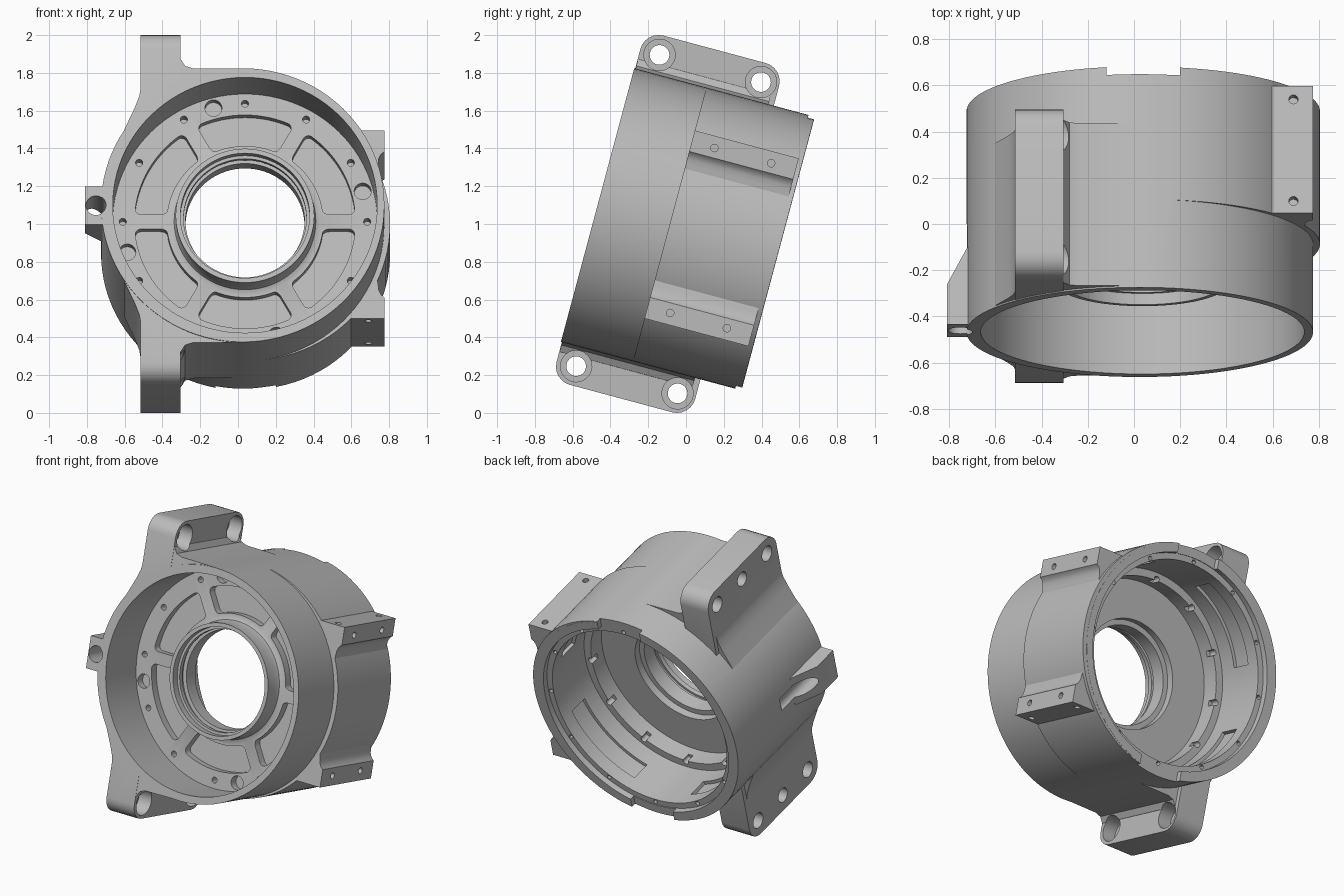
import bpy, bmesh, math
from mathutils import Matrix

if "Cube" in bpy.data.objects:
    bpy.data.objects.remove(bpy.data.objects["Cube"], do_unlink=True)

grey = bpy.data.materials.new("cast grey")
grey.use_nodes = True
grey.diffuse_color = (0.5, 0.5, 0.5, 1)
grey.node_tree.nodes["Principled BSDF"].inputs["Base Color"].default_value = (0.5, 0.5, 0.5, 1)

BORE_X = 0.037            # bore axis, slightly off the outer wall's axis
FRONT, BACK = -0.495, 0.495
LUG = (-0.49, 0.27)       # lug extent along the bore


def to_object(bm, name):
    bmesh.ops.recalc_face_normals(bm, faces=bm.faces)
    mesh = bpy.data.meshes.new(name)
    bm.to_mesh(mesh)
    bm.free()
    mesh.materials.append(grey)
    obj = bpy.data.objects.new(name, mesh)
    bpy.context.collection.objects.link(obj)
    return obj


def prism(bm, pts, axis, a, b, corner=0.0):
    """Extrude a 2D outline along x, y or z; optionally round its sharp corners."""
    def place(p, t):
        return {"x": (t, p[0], p[1]), "y": (p[0], t, p[1]), "z": (p[0], p[1], t)}[axis]
    part = bmesh.new()
    low = [part.verts.new(place(p, a)) for p in pts]
    high = [part.verts.new(place(p, b)) for p in pts]
    n = len(pts)
    part.faces.new(low)
    part.faces.new(high[::-1])
    for i in range(n):
        part.faces.new((low[i], high[i], high[(i + 1) % n], low[(i + 1) % n]))
    bmesh.ops.recalc_face_normals(part, faces=part.faces)
    if corner:
        sharp = [e for v in low for e in v.link_edges
                 if e.other_vert(v) in high and e.calc_face_angle() > 0.7]
        bmesh.ops.bevel(part, geom=sharp, offset=corner, segments=6, profile=0.5, affect="EDGES")
    temp = bpy.data.meshes.new("temp")
    part.to_mesh(temp)
    part.free()
    bm.from_mesh(temp)
    bpy.data.meshes.remove(temp)


def circle(cx, cy, r, n):
    return [(cx + r * math.cos(math.tau * i / n), cy + r * math.sin(math.tau * i / n)) for i in range(n)]


def sector(r0, r1, a0, a1, steps=16):
    """Ring sector outline; a0 and a1 give start and end angle for a radius."""
    arc = []
    for r, order in ((r1, range(steps + 1)), (r0, range(steps, -1, -1))):
        for i in order:
            t = a0(r) + (a1(r) - a0(r)) * i / steps
            arc.append((BORE_X + r * math.cos(t), r * math.sin(t)))
    return arc


def lathe(bm, profile, n=96):
    rings = []
    for r, y in profile:
        if r == 0:
            rings.append([bm.verts.new((BORE_X, y, 0))] * n)
        else:
            rings.append([bm.verts.new((x, y, z)) for x, z in circle(BORE_X, 0, r, n)])
    for p, q in zip(rings, rings[1:]):
        for i in range(n):
            j = (i + 1) % n
            bm.faces.new(list(dict.fromkeys((p[i], p[j], q[j], q[i]))))


def combine(target, bm, operation):
    tool = to_object(bm, "tool")
    tool.hide_render = True
    mod = target.modifiers.new("cut", "BOOLEAN")
    mod.operation, mod.solver, mod.object = operation, "EXACT", tool
    bpy.context.view_layer.update()
    done = bpy.data.meshes.new_from_object(target.evaluated_get(bpy.context.evaluated_depsgraph_get()))
    target.modifiers.clear()
    target.data = done
    bpy.data.objects.remove(tool, do_unlink=True)


# Outer wall
bm = bmesh.new()
prism(bm, circle(0.025, 0, 0.75, 96), "y", FRONT, BACK)
housing = to_object(bm, "motor_housing")

# Offset rear sleeve, standing proud on one side only
bm = bmesh.new()
prism(bm, circle(0.06, 0, 0.745, 96), "y", -0.10, BACK - 0.001)
combine(housing, bm, "UNION")

# Upper and lower mounting lugs, their blends, and the side pads
for s in (1, -1):
    bm = bmesh.new()
    blend = [(0.025, 0.749), (-0.24, 0.752), (-0.28, 0.765), (-0.302, 0.80), (-0.4, 0.85),
             (-0.513, 0.66), (-0.522, 0.60), (-0.545, 0.54), (-0.60, 0.42), (-0.4, 0.3)]
    prism(bm, [(x, s * z) for x, z in blend], "y", LUG[0] + 0.002, LUG[1] - 0.03)
    combine(housing, bm, "UNION")
    bm = bmesh.new()
    plate = [(LUG[0], 0.2), (LUG[1], 0.2), (LUG[1], 0.957), (LUG[0], 0.957)]
    prism(bm, [(y, s * z) for y, z in plate], "x", -0.515, -0.305, corner=0.1)
    combine(housing, bm, "UNION")
    bm = bmesh.new()
    pad = [(0.5, 0.515), (0.775, 0.515), (0.775, 0.40), (0.757, 0.385), (0.745, 0.36),
           (0.742, 0.33), (0.735, 0.28), (0.5, 0.28)]
    prism(bm, [(x, s * z) for x, z in pad], "y", -0.10, 0.47)
    combine(housing, bm, "UNION")

# Side ear, tapering into the wall
bm = bmesh.new()
prism(bm, [(-0.6, -0.488), (-0.81, -0.488), (-0.81, -0.31), (-0.72, -0.14), (-0.6, -0.14)],
      "z", -0.105, 0.105)
combine(housing, bm, "UNION")

# Stepped bore with hub and web left standing
bm = bmesh.new()
lathe(bm, [(0, -0.6), (0.70, -0.6), (0.70, -0.155), (0.395, -0.155), (0.375, -0.165), (0.367, -0.19),
           (0.367, -0.28), (0.342, -0.28), (0.342, -0.23), (0.325, -0.23), (0.325, -0.20), (0.34, -0.20),
           (0.34, -0.17), (0.315, -0.17), (0.315, -0.07), (0.35, -0.07), (0.35, -0.02), (0.60, -0.02),
           (0.60, 0.10), (0.65, 0.10), (0.65, 0.455), (0.69, 0.455), (0.69, 0.6), (0, 0.6)])
combine(housing, bm, "DIFFERENCE")

# Web pockets between six spokes, and bolt circles
bm = bmesh.new()
for k in range(6):
    mid = math.radians(30 + 60 * k)
    half = lambda r: math.pi / 6 - math.asin(0.04 / r)
    prism(bm, sector(0.415, 0.585, lambda r: mid - half(r), lambda r: mid + half(r)),
          "y", -0.25, -0.10, corner=0.035)
for k in range(12):
    t = math.radians(30 * k)
    c, sn = math.cos(t), math.sin(t)
    prism(bm, circle(BORE_X + 0.647 * c, 0.647 * sn, 0.019, 16), "y", -0.25, -0.09)
    prism(bm, circle(BORE_X + 0.608 * c, 0.608 * sn, 0.02, 16), "y", 0.04, 0.2)
    prism(bm, circle(BORE_X + 0.668 * c, 0.668 * sn, 0.014, 12), "y", 0.40, 0.52)
for k in range(4):
    t = math.radians(15 + 90 * k)
    prism(bm, circle(BORE_X + 0.645 * math.cos(t), 0.645 * math.sin(t), 0.045, 24), "y", -0.25, -0.10)
combine(housing, bm, "DIFFERENCE")

# Recesses in the rear bore wall
bm = bmesh.new()
for k in range(4):
    mid = math.radians(45 + 90 * k)
    prism(bm, sector(0.62, 0.672, lambda r: mid - 0.45, lambda r: mid + 0.45), "y", 0.22, 0.36)
combine(housing, bm, "DIFFERENCE")

# Rear rim notches
bm = bmesh.new()
for s in (1, -1):
    prism(bm, [(-0.12, s * 0.6), (0.2, s * 0.6), (0.2, s * 0.9), (-0.12, s * 0.9)], "y", 0.46, 0.6)
combine(housing, bm, "DIFFERENCE")

# Lug holes, pad holes and ear hole
bm = bmesh.new()
for s in (1, -1):
    for y in (-0.384, 0.172):
        prism(bm, circle(y, s * 0.853, 0.052, 32), "x", -0.6, -0.2)
    prism(bm, circle(-0.106, s * 0.853, 0.048, 32), "x", -0.6, -0.44)
    for y in (0.024, 0.335):
        prism(bm, circle(y, s * 0.452, 0.02, 16), "x", 0.72, 0.85)
    for y in (-0.045, 0.41):
        prism(bm, circle(0.69, y, 0.02, 16), "z", s * 0.47, s * 0.6)
prism(bm, circle(-0.752, 0, 0.053, 32), "y", -0.6, 0.0)
combine(housing, bm, "DIFFERENCE")

# Lug counterbores
bm = bmesh.new()
for s in (1, -1):
    for y in (-0.384, 0.172):
        prism(bm, circle(y, s * 0.853, 0.083, 32), "x", -0.40, -0.2)
combine(housing, bm, "DIFFERENCE")

# Tilt the housing and stand it on the ground
housing.data.transform(Matrix.Translation((0, 0.01, 0.972)) @ Matrix.Rotation(math.radians(-15), 4, "X"))
lowest = min(v.co.z for v in housing.data.vertices)
housing.data.transform(Matrix.Translation((0, 0, -lowest)))
housing.data.materials.clear()
housing.data.materials.append(grey)
for p in housing.data.polygons:
    p.material_index = 0
bpy.ops.object.select_all(action="DESELECT")
housing.select_set(True)
bpy.context.view_layer.objects.active = housing
bpy.ops.object.shade_smooth_by_angle(angle=math.radians(30))
